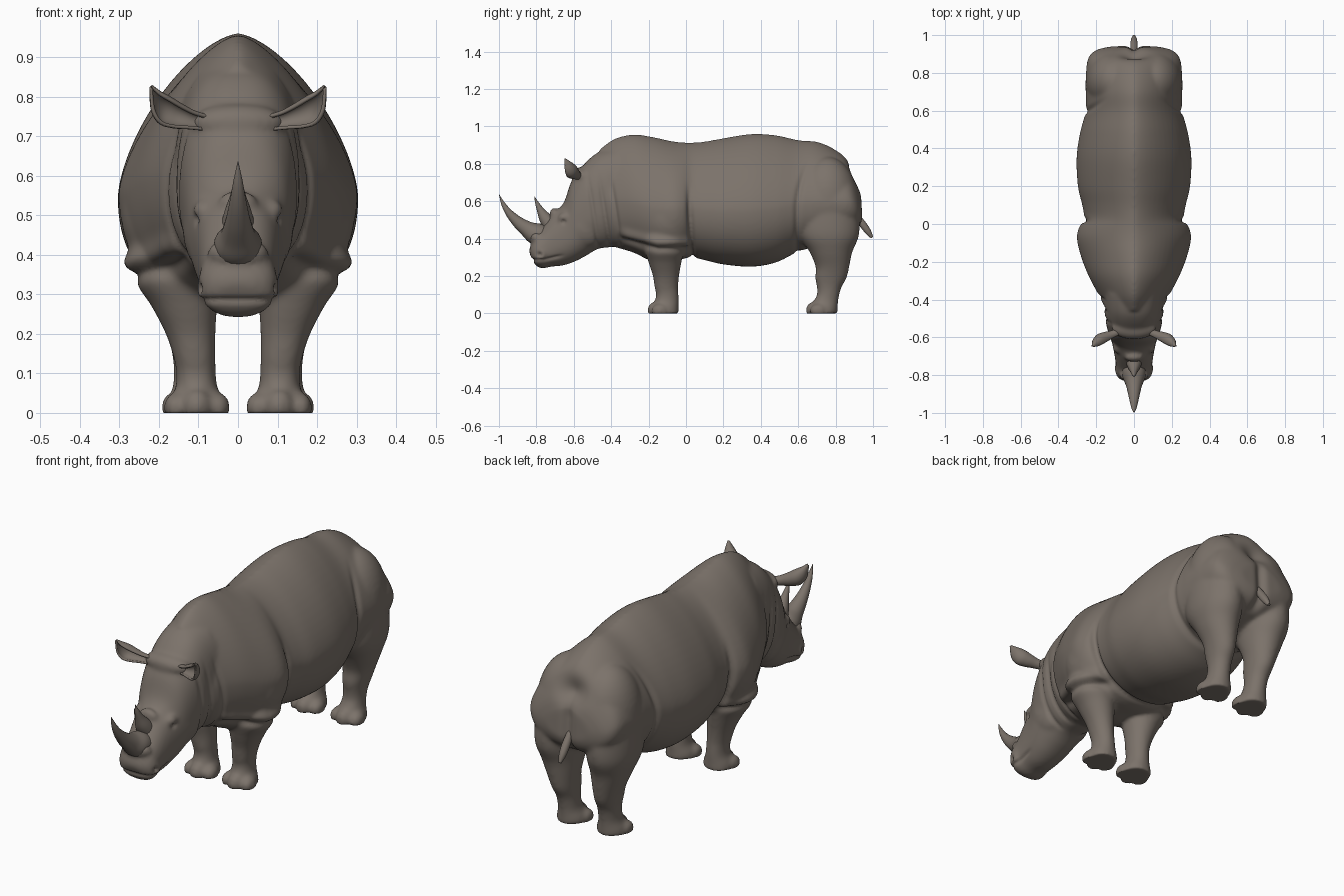
import bpy, bmesh, math
from mathutils import Vector, Matrix

if "Cube" in bpy.data.objects:
    bpy.data.objects.remove(bpy.data.objects["Cube"])

hide = bpy.data.materials.new("grey brown hide")
hide.use_nodes = True
COLOR = (0.2, 0.17, 0.145, 1)
hide.diffuse_color = COLOR
hide.node_tree.nodes["Principled BSDF"].inputs["Base Color"].default_value = COLOR


def make_object(name, bm):
    bmesh.ops.recalc_face_normals(bm, faces=bm.faces)
    mesh = bpy.data.meshes.new(name)
    bm.to_mesh(mesh)
    bm.free()
    mesh.materials.append(hide)
    obj = bpy.data.objects.new(name, mesh)
    bpy.context.collection.objects.link(obj)
    return obj


def smooth(obj, angle=50):
    bpy.ops.object.select_all(action='DESELECT')
    obj.select_set(True)
    bpy.context.view_layer.objects.active = obj
    bpy.ops.object.shade_smooth_by_angle(angle=math.radians(angle))


def spline(rows, steps=6):
    """Catmull-Rom interpolation between rows of numbers."""
    out = []
    for i in range(len(rows) - 1):
        a, b, c, d = (rows[max(0, min(len(rows) - 1, i + k))] for k in (-1, 0, 1, 2))
        for s in range(steps):
            t = s / steps
            out.append([0.5 * (2 * q + (r - p) * t + (2 * p - 5 * q + 4 * r - u) * t * t
                               + (3 * q - p - 3 * r + u) * t ** 3)
                        for p, q, r, u in zip(a, b, c, d)])
    return out + [list(rows[-1])]


def loft(bm, rows, mid=0.5, power=2.0, sides=64):
    """Skin rings; a row is centre x, half width, top y, z and bottom y, z."""
    rings = []
    for x, w, yt, zt, yb, zb in spline(rows):
        top, low = Vector((x, yt, zt)), Vector((x, yb, zb))
        centre = low.lerp(top, mid)
        ring = []
        for k in range(sides):
            a = math.tau * k / sides
            c, s = math.cos(a), math.sin(a)
            e = 2 / (power if s > 0 else 2.2)
            across = math.copysign(abs(c) ** e, c) * w
            axis = (top - centre) if s > 0 else (low - centre)
            ring.append(bm.verts.new(centre + axis * abs(s) ** e + Vector((across, 0, 0))))
        rings.append(ring)
    for r0, r1 in zip(rings, rings[1:]):
        for k in range(sides):
            j = (k + 1) % sides
            bm.faces.new((r0[k], r0[j], r1[j], r1[k]))
    bm.faces.new(rings[0])
    bm.faces.new(rings[-1][::-1])


def ball(bm, centre, radii):
    m = Matrix.Translation(centre) @ Matrix.Diagonal((*radii, 1))
    bmesh.ops.create_uvsphere(bm, u_segments=32, v_segments=20, radius=1, matrix=m)


body = bmesh.new()

# Torso, from chest to rump: y, top, bottom, half width
torso = [(-.46, .88, .38, .145), (-.38, .935, .355, .185), (-.28, .957, .325, .238),
         (-.18, .944, .28, .278), (-.08, .922, .285, .302), (-.02, .915, .29, .292),
         (.03, .914, .30, .265), (.1, .919, .285, .274), (.2, .937, .262, .297),
         (.35, .96, .25, .304), (.48, .953, .272, .286), (.6, .927, .33, .256),
         (.7, .918, .36, .256), (.79, .88, .39, .255)]
rows = [(0, w, y, t, y, b) for y, t, b, w in torso]
rows += [(0, .243, .865, .82, .885, .43), (0, .2, .915, .72, .925, .46),
         (0, .12, .935, .65, .943, .5)]
loft(body, rows, mid=.42, power=1.52)

# Neck and head, sloping down to the muzzle
loft(body, [(0, .165, -.38, .89, -.30, .38), (0, .158, -.48, .855, -.40, .355),
            (0, .15, -.56, .78, -.47, .345), (0, .135, -.615, .70, -.54, .305),
            (0, .117, -.655, .59, -.60, .275), (0, .104, -.72, .52, -.66, .256),
            (0, .096, -.775, .45, -.72, .25), (0, .098, -.808, .41, -.765, .241),
            (0, .082, -.832, .36, -.795, .25), (0, .045, -.84, .33, -.815, .272)],
     mid=.45, power=2.4)

# Bony crest between the ears
ball(body, (0, -.553, .735), (.118, .058, .048))
# Bump behind the second horn
ball(body, (0, -.705, .53), (.05, .025, .035))
# Collar under the front horn
ball(body, (0, -.8, .405), (.078, .042, .04))

front_leg = [(.5, .16, -.1, .11, .12), (.36, .16, -.115, .112, .108), (.27, .136, -.112, .083, .087),
             (.2, .12, -.107, .063, .07), (.14, .11, -.105, .053, .063), (.1, .106, -.1, .05, .06),
             (.065, .105, -.103, .053, .064), (.03, .104, -.11, .068, .07), (0, .104, -.11, .072, .072)]
hind_leg = [(.55, .14, .76, .11, .165), (.42, .142, .765, .11, .16), (.33, .135, .775, .092, .115),
            (.25, .125, .783, .07, .09), (.19, .118, .775, .058, .084), (.14, .114, .766, .051, .066),
            (.1, .112, .76, .05, .06), (.065, .111, .748, .054, .066), (.03, .11, .737, .068, .074),
            (0, .11, .737, .072, .074)]

for side in (1, -1):
    # Legs with three broad toes
    for leg in (front_leg, hind_leg):
        loft(body, [(side * x, rx, y + ry, z, y - ry, z) for z, x, y, rx, ry in leg])
        foot_x, foot_y = leg[-1][1], leg[-1][2]
        ball(body, (side * foot_x, foot_y - .062, .018), (.037, .034, .042))
        for dx in (-.054, .054):
            ball(body, (side * (foot_x + dx), foot_y - .03, .014), (.03, .045, .038))
    # Shoulder and haunch muscles
    ball(body, (side * .16, -.09, .51), (.137, .16, .175))
    ball(body, (side * .105, .755, .6), (.151, .165, .237))
    # Cheek, brow, nostril rim
    ball(body, (side * .07, -.535, .47), (.07, .11, .12))
    ball(body, (side * .088, -.65, .51), (.026, .035, .03))
    ball(body, (side * .077, -.775, .315), (.03, .035, .04))

skin = make_object("body", body)
remesh = skin.modifiers.new("Blend", 'REMESH')
remesh.mode = 'VOXEL'
remesh.voxel_size = .0085
soft = skin.modifiers.new("Soften", 'SMOOTH')
soft.factor = .5
soft.iterations = 14
smooth(skin)
for m in list(skin.modifiers):
    if m.type in {'REMESH', 'SMOOTH'}:
        bpy.ops.object.modifier_apply(modifier=m.name)


def bump(d, width):
    return math.exp(-(d / width) ** 2)


def fade(v, low, high):
    t = max(0, min(1, (v - low) / (high - low)))
    return t * t * (3 - 2 * t)


def crease(p):
    """Depth of the skin folds at a point."""
    x, y, z = abs(p.x), p.y, p.z
    d = .02 * bump(y - .03 + .05 * (z - .4), .014) * fade(z, .25, .33) * fade(z, .72, .5)
    d += .011 * bump(y - .595 - .9 * max(0, z - .55) ** 2, .016) * fade(z, .28, .36) * fade(z, .85, .65)
    # Hem of the shoulder plate
    hem = z - .345 - .25 * max(0, -.15 - y)
    d += fade(x, .1, .16) * fade(y, -.38, -.3) * fade(y, .04, 0) * (
        .014 * bump(hem, .018) - .014 * bump(hem - .036, .025))
    # Neck folds
    for place in (-.37, -.43, -.49):
        d += .008 * bump(y - place + .15 * (z - .5), .011) * fade(z, .78, .6) * fade(x, .03, .1)
    # Hollow above the tail
    d += .04 * bump(math.hypot(x * .8, z - .73), .055) * fade(y, .75, .87)
    d += .02 * bump(x, .025) * fade(y, .85, .92) * fade(z, .72, .6)
    # Nostrils, mouth and eyes
    d += .02 * bump(math.hypot(y + .785, z - .315), .014) * fade(x, .03, .06)
    d += .008 * bump(z - .285 - .25 * max(0, y + .76), .008) * fade(y, -.64, -.7)
    d += .01 * bump(math.hypot(y + .655, z - .49), .012) * fade(x, .06, .09)
    return d


moved = [v.co - v.normal * crease(v.co) for v in skin.data.vertices]
for v, co in zip(skin.data.vertices, moved):
    co.z = max(co.z, 0)
    v.co = co
skin.data.polygons.foreach_set("use_smooth", [True] * len(skin.data.polygons))


# Horns and tail, tapering along curved paths: y, z, radius
def taper(name, path, lean):
    bm = bmesh.new()
    dy, dz = math.cos(lean), math.sin(lean)
    loft(bm, [(0, r, y + r * dy, z + r * dz, y - r * dy, z - r * dz) for y, z, r in path], sides=24)
    smooth(make_object(name, bm))


taper("front_horn", [(-.76, .41, .062), (-.805, .43, .06), (-.85, .453, .043), (-.9, .489, .031),
                     (-.945, .535, .021), (-.978, .585, .012), (-.999, .635, .001)], .9)
taper("second_horn", [(-.72, .47, .045), (-.752, .51, .034), (-.777, .55, .02),
                      (-.797, .59, .01), (-.81, .625, .001)], .5)
taper("tail", [(.89, .56, .01), (.925, .505, .017), (.95, .47, .019), (.975, .435, .016),
               (.995, .405, .007)], .6)

# Ears: cupped leaves opening forward
ear_path = [(.085, -.575, .735, .018), (.12, -.59, .742, .022), (.155, -.605, .752, .03),
            (.185, -.62, .766, .034), (.207, -.635, .789, .024), (.219, -.648, .824, .002)]
for side, name in ((1, "left_ear"), (-1, "right_ear")):
    bm = bmesh.new()
    up, back = Vector((-.4, 0, .9)), Vector((.15, .95, .2))
    grid = []
    for x, y, z, r in spline(ear_path):
        line = []
        for k in range(17):
            a = math.radians(-30 + 15 * k)
            p = Vector((x, y, z)) + r * (math.cos(a) * up + math.sin(a) * back)
            line.append(bm.verts.new((p.x * side, p.y, p.z)))
        grid.append(line)
    for r0, r1 in zip(grid, grid[1:]):
        for k in range(16):
            bm.faces.new((r0[k], r0[k + 1], r1[k + 1], r1[k]))
    ear = make_object(name, bm)
    thick = ear.modifiers.new("Thickness", 'SOLIDIFY')
    thick.thickness = .008
    thick.offset = 0
    smooth(ear)
